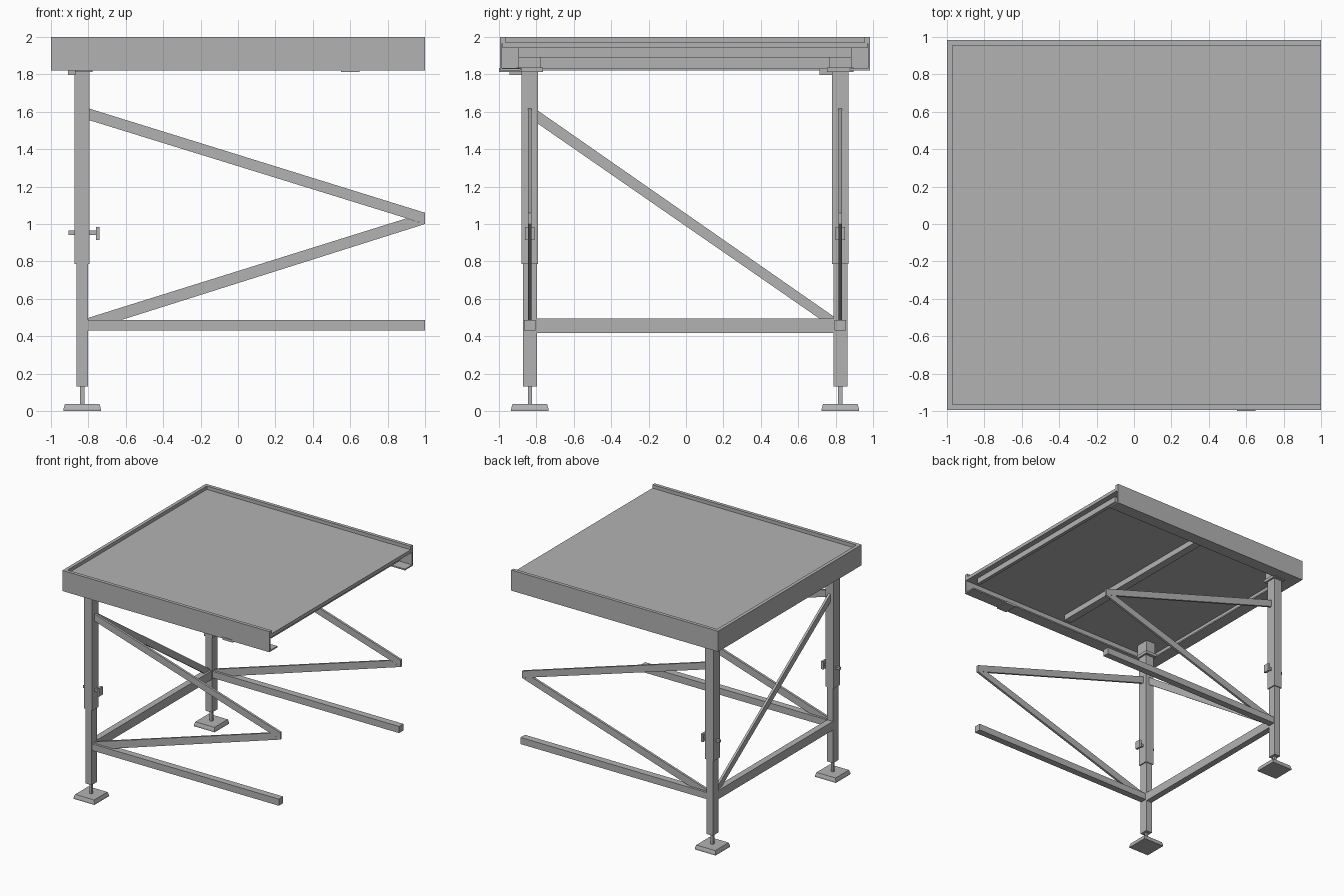
import bpy, bmesh
from mathutils import Vector

cube = bpy.data.objects.get("Cube")
if cube:
    bpy.data.objects.remove(cube, do_unlink=True)

grey = bpy.data.materials.new("steel grey")
grey.use_nodes = True
COLOUR = (0.45, 0.45, 0.45, 1)
grey.diffuse_color = COLOUR
grey.node_tree.nodes["Principled BSDF"].inputs["Base Color"].default_value = COLOUR

YC = -0.005          # centre line of the frame
LEG_X, LEG_Y = -0.833, 0.83


def finish(name, bm):
    bmesh.ops.recalc_face_normals(bm, faces=bm.faces)
    mesh = bpy.data.meshes.new(name)
    bm.to_mesh(mesh)
    bm.free()
    mesh.materials.append(grey)
    obj = bpy.data.objects.new(name, mesh)
    bpy.context.collection.objects.link(obj)
    return obj


def box(name, x, y, z, taper=1.0):
    """Box from three (low, high) ranges; taper scales the top face."""
    bm = bmesh.new()
    bmesh.ops.create_cube(bm, size=1)
    for v in bm.verts:
        s = taper if v.co.z > 0 else 1.0
        v.co = Vector([(lo + hi) / 2 + c * k * (hi - lo)
                       for (lo, hi), c, k in zip((x, y, z), v.co, (s, s, 1))])
    return finish(name, bm)


def around(c, width):
    return (c - width / 2, c + width / 2)


def prism(name, outline, axis, centre, thick):
    """Flat plate: outline of (u, z) points, thickened along x or y."""
    bm = bmesh.new()
    rings = []
    for w in around(centre, thick):
        rings.append([bm.verts.new((u, w, z) if axis == "y" else (w, u, z))
                      for u, z in outline])
    n = len(outline)
    for ring in rings:
        bm.faces.new(ring)
    for i in range(n):
        j = (i + 1) % n
        bm.faces.new((rings[0][i], rings[0][j], rings[1][j], rings[1][i]))
    return finish(name, bm)


def channel_frame(name, profile, half_y):
    """Three-sided channel, mitred at the corners, open at +x."""
    bm = bmesh.new()
    rings = []
    for x, side, corner in ((1, -1, 0), (-1, -1, 1), (-1, 1, 1), (1, 1, 0)):
        rings.append([bm.verts.new((x + d * corner, YC + side * (half_y - d), z))
                      for d, z in profile])
    n = len(profile)
    for a, b in zip(rings, rings[1:]):
        for i in range(n):
            j = (i + 1) % n
            bm.faces.new((a[i], a[j], b[j], b[i]))
    bm.faces.new(rings[0])
    bm.faces.new(rings[-1])
    return finish(name, bm)


# Deck: edge channel with raised lip, panel and supporting cross beams
channel_frame("edge_channel",
              [(0, 1.82), (0, 2), (0.03, 2), (0.03, 1.965), (0.012, 1.965),
               (0.012, 1.832), (0.11, 1.832), (0.11, 1.82)], 0.99)
box("deck_panel", (-0.985, 1), around(YC, 1.95), (1.94, 1.97))
box("middle_beam", around(-0.03, 0.07), around(YC, 1.78), (1.89, 1.94))
box("end_beam", (0.92, 0.95), around(YC, 1.78), (1.89, 1.94))
box("edge_clip", (0.55, 0.65), (-1, -0.88), (1.812, 1.833))

# Telescopic legs with feet, clamps and long-side bracing
for side, label in ((-1, "front"), (1, "back")):
    y = YC + side * LEG_Y
    box(label + "_leg_head", around(LEG_X, 0.09), around(y, 0.12), (1.835, 1.94))
    box(label + "_leg_plate", around(LEG_X, 0.11), around(y, 0.14), (1.812, 1.838))
    box(label + "_leg_catch", (-0.91, -0.87), (y - 0.11, y - 0.045), (1.797, 1.832))
    box(label + "_outer_leg", around(LEG_X, 0.08), around(y, 0.09), (0.785, 1.815))
    box(label + "_inner_leg", around(LEG_X, 0.06), around(y, 0.075), (0.13, 0.79))
    box(label + "_foot_screw", around(LEG_X, 0.022), around(y, 0.022), (0.03, 0.135))
    box(label + "_foot_rim", around(LEG_X, 0.2), around(y, 0.2), (0, 0.012))
    box(label + "_foot", around(LEG_X, 0.2), around(y, 0.2), (0.012, 0.038), 0.92)
    box(label + "_clamp_bolt", (-0.907, -0.75), around(y, 0.022), (0.942, 0.964))
    box(label + "_clamp_handle", (-0.76, -0.74), around(y, 0.052), (0.915, 0.985))
    box(label + "_rail", (-0.805, 1), around(y, 0.06), (0.43, 0.488))
    prism(label + "_upper_brace",
          [(-0.795, 1.617), (-0.795, 1.555), (1, 1), (1, 1.06)], "y", y, 0.02)
    prism(label + "_lower_brace",
          [(-0.805, 0.488), (-0.62, 0.488), (1, 1), (0.9, 1.03), (-0.795, 0.5)],
          "y", y, 0.02)

# End frame between the legs
box("end_rail", around(LEG_X, 0.055), around(YC, 1.59), (0.418, 0.494))
prism("end_brace",
      [(-0.79, 1.605), (-0.79, 1.535), (0.72, 0.49), (0.79, 0.49), (0.79, 0.505)],
      "x", LEG_X, 0.02)
